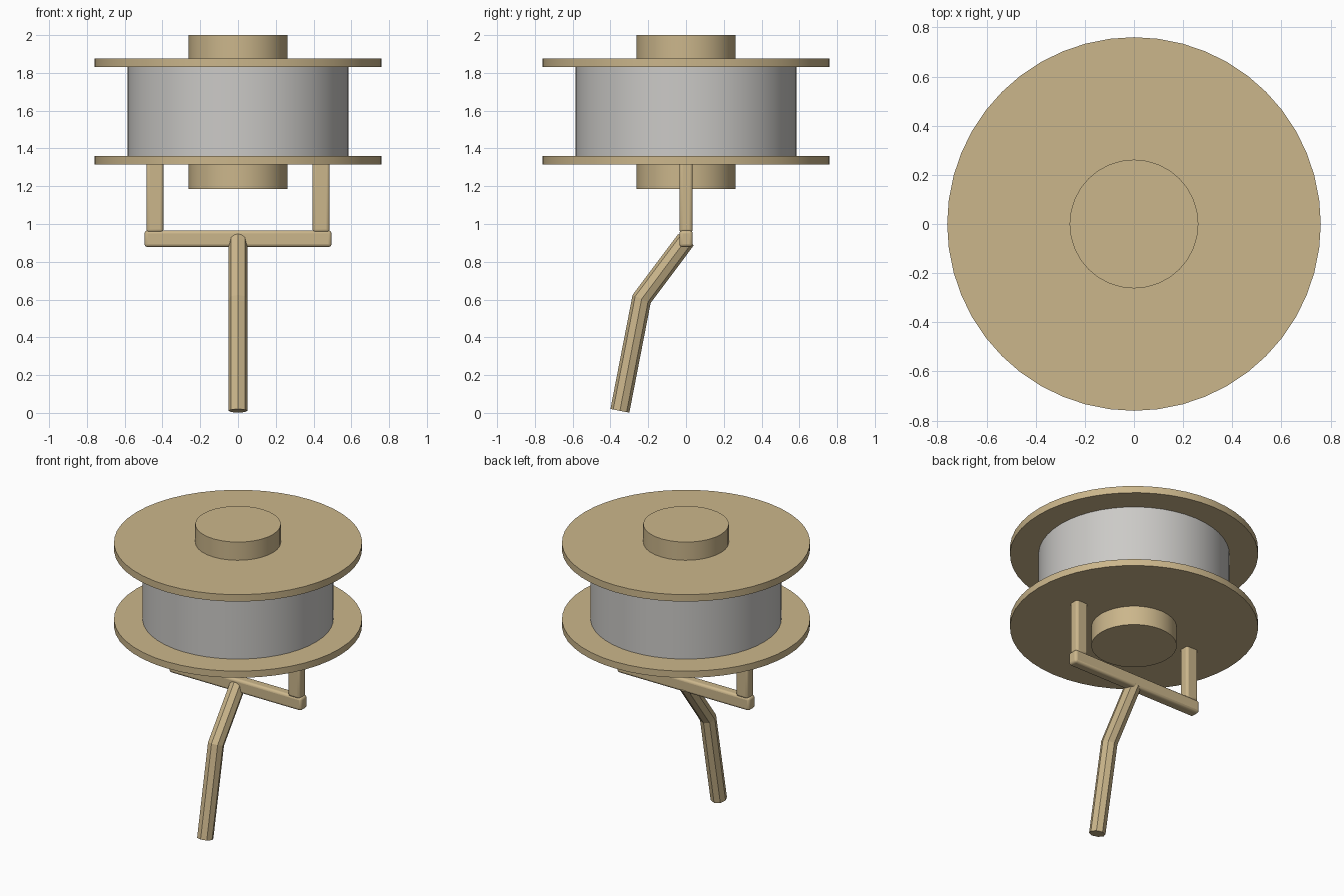
import bpy, bmesh, math
from mathutils import Vector

cube = bpy.data.objects.get("Cube")
if cube:
    bpy.data.objects.remove(cube, do_unlink=True)


def material(name, color):
    m = bpy.data.materials.new(name)
    m.use_nodes = True
    m.diffuse_color = color
    m.node_tree.nodes["Principled BSDF"].inputs["Base Color"].default_value = color
    return m


tan = material("tan wood", (0.60, 0.47, 0.26, 1))
grey = material("light grey", (0.60, 0.59, 0.57, 1))


def smooth(obj):
    bpy.ops.object.select_all(action="DESELECT")
    obj.select_set(True)
    bpy.context.view_layer.objects.active = obj
    bpy.ops.object.shade_smooth_by_angle(angle=math.radians(30))


def disc(name, radius, bottom, top, sides, mat):
    bpy.ops.mesh.primitive_cylinder_add(vertices=sides, radius=radius, depth=top - bottom,
                                        location=(0, 0, (bottom + top) / 2))
    obj = bpy.context.object
    obj.name = name
    obj.data.materials.append(mat)
    smooth(obj)


def rounded_bar(name, center, size):
    bpy.ops.mesh.primitive_cube_add(size=1, location=center)
    obj = bpy.context.object
    obj.name = name
    obj.data.transform(obj.matrix_basis.to_3x3().to_4x4())
    for v in obj.data.vertices:
        v.co = Vector(a * b for a, b in zip(v.co, size))
    obj.data.materials.append(tan)
    bevel = obj.modifiers.new("soft edges", "BEVEL")
    bevel.width, bevel.segments = 0.016, 3
    smooth(obj)


def bent_rod(name, path, radius, sides):
    """Faceted rod in the YZ plane with mitred bends."""
    bm = bmesh.new()
    rings = []
    for i, p in enumerate(path):
        dirs = [(path[j + 1] - path[j]).normalized()
                for j in (i - 1, i) if 0 <= j < len(path) - 1]
        along = sum(dirs, Vector()).normalized()
        across = Vector((1, 0, 0)).cross(along)
        stretch = 1 / along.dot(dirs[0])
        angles = [math.tau * k / sides for k in range(sides)]
        rings.append([bm.verts.new(p + Vector((radius * math.cos(a), 0, 0))
                                   + across * radius * stretch * math.sin(a)) for a in angles])
    for low, high in zip(rings, rings[1:]):
        for k in range(sides):
            n = (k + 1) % sides
            bm.faces.new((low[k], low[n], high[n], high[k]))
    bm.faces.new(rings[0])
    bm.faces.new(rings[-1])
    bmesh.ops.recalc_face_normals(bm, faces=bm.faces)
    mesh = bpy.data.meshes.new(name)
    bm.to_mesh(mesh)
    bm.free()
    mesh.materials.append(tan)
    bpy.context.collection.objects.link(bpy.data.objects.new(name, mesh))


# Spool: flanges, winding drum and the hub through the middle
disc("lower_flange", 0.76, 1.315, 1.36, 48, tan)
disc("upper_flange", 0.76, 1.83, 1.877, 48, tan)
disc("winding_drum", 0.585, 1.355, 1.835, 48, grey)
disc("lower_hub", 0.262, 1.185, 1.32, 32, tan)
disc("upper_hub", 0.262, 1.87, 2.0, 32, tan)

# Yoke under the spool
for side, x in (("left", 0.44), ("right", -0.44)):
    rounded_bar(side + "_post", (x, 0, 1.145), (0.09, 0.07, 0.38))
rounded_bar("crossbar", (0, 0, 0.922), (0.99, 0.07, 0.088))

# Bent handle
bent_rod("handle", [Vector((0, -0.35, 0.011)), Vector((0, -0.235, 0.603)),
                    Vector((0, 0, 0.917))], 0.051, 8)
